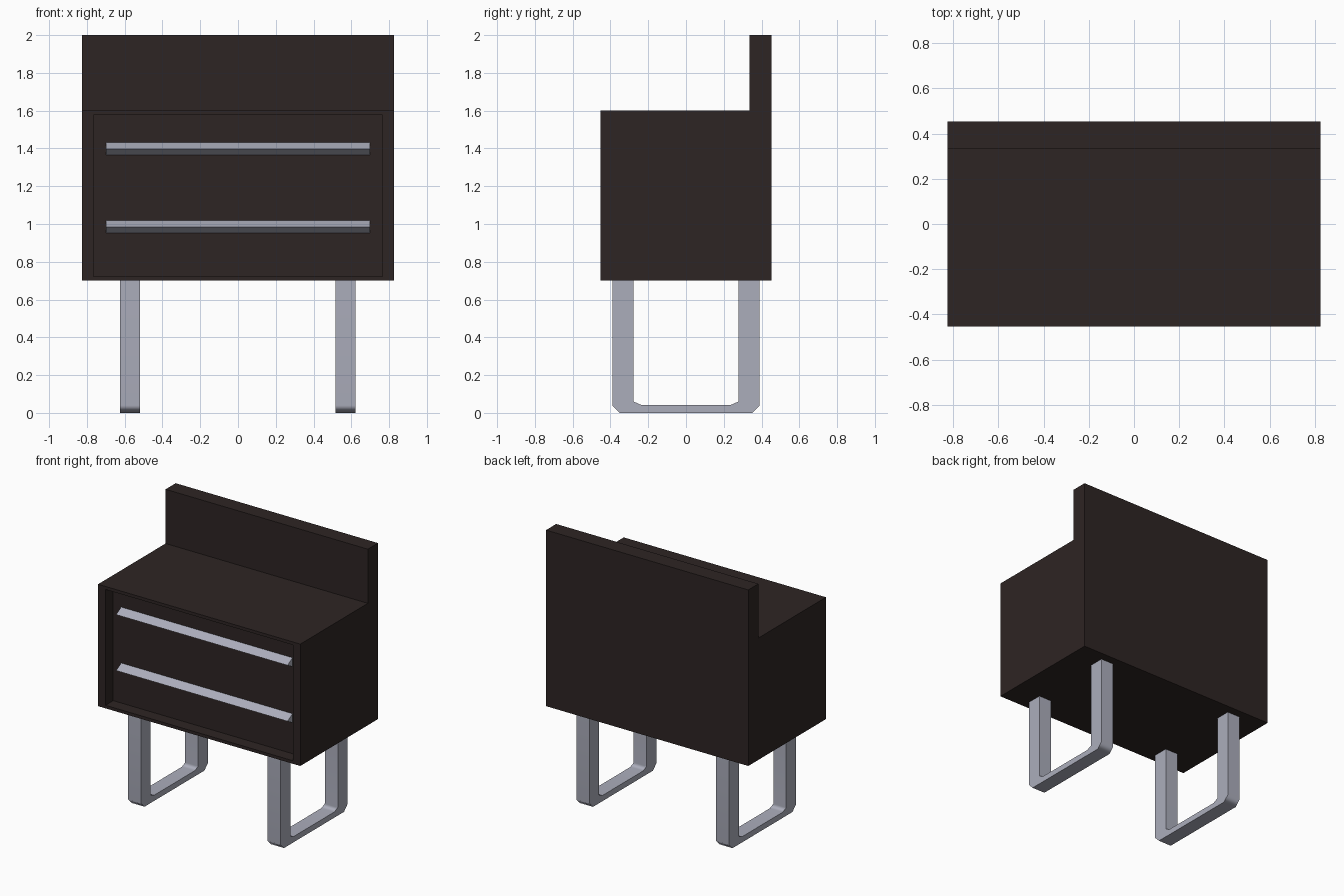
import bpy, bmesh, math
from mathutils import Vector

cube = bpy.data.objects.get("Cube")
if cube:
    bpy.data.objects.remove(cube, do_unlink=True)


def material(name, rgb):
    mat = bpy.data.materials.new(name)
    mat.use_nodes = True
    mat.diffuse_color = (*rgb, 1)
    mat.node_tree.nodes["Principled BSDF"].inputs["Base Color"].default_value = (*rgb, 1)
    return mat


dark_wood = material("dark_wood", (0.027, 0.018, 0.017))
grey_metal = material("grey_metal", (0.41, 0.42, 0.50))


def prism(name, profile, x0, x1, mat, edit=None):
    """Extrude a (y, z) outline along x; edit may rework the mesh before it is saved."""
    bm = bmesh.new()
    base = bm.faces.new([bm.verts.new((x0, y, z)) for y, z in profile])
    moved = bmesh.ops.extrude_face_region(bm, geom=[base], use_keep_orig=True)["geom"]
    bmesh.ops.translate(bm, vec=(x1 - x0, 0, 0),
                        verts=[v for v in moved if isinstance(v, bmesh.types.BMVert)])
    bmesh.ops.recalc_face_normals(bm, faces=bm.faces)
    if edit:
        edit(bm)
    mesh = bpy.data.meshes.new(name)
    bm.to_mesh(mesh)
    bm.free()
    mesh.materials.append(mat)
    obj = bpy.data.objects.new(name, mesh)
    bpy.context.collection.objects.link(obj)
    return obj


# Cabinet with raised back; its front is sunk to leave a frame
HALF_X, HALF_Y, RECESS = 0.826, 0.453, 0.09


def sink_front(bm):
    bm.normal_update()
    front = min(bm.faces, key=lambda f: f.calc_center_median().y)
    bmesh.ops.inset_individual(bm, faces=[front], thickness=0.032)
    for v in front.verts:
        v.co.x = math.copysign(0.765, v.co.x)
    sunk = bmesh.ops.extrude_discrete_faces(bm, faces=[front])["faces"][0]
    bmesh.ops.translate(bm, vec=Vector((0, RECESS, 0)), verts=sunk.verts)


outline = [(-HALF_Y, 0.70), (HALF_Y, 0.70), (HALF_Y, 2.0),
           (0.335, 2.0), (0.335, 1.60), (-HALF_Y, 1.60)]
prism("cabinet", outline, -HALF_X, HALF_X, dark_wood, sink_front)

# Wedge-shaped drawer handles
panel_y = -HALF_Y + RECESS
for name, z in (("upper_handle", 1.398), ("lower_handle", 0.985)):
    wedge = [(panel_y, z + 0.033), (panel_y - 0.06, z), (panel_y, z - 0.033)]
    prism(name, wedge, -0.70, 0.70, grey_metal)

# U-shaped legs with chamfered corners
half = [(0.35, 0), (0.39, 0.04), (0.39, 0.70), (0.277, 0.70), (0.277, 0.06), (0.237, 0.042)]
leg_outline = half + [(-y, z) for y, z in reversed(half)]
for name, x in (("right_leg", -0.572), ("left_leg", 0.568)):
    leg = prism(name, leg_outline, x - 0.053, x + 0.053, grey_metal)
    bpy.ops.object.select_all(action="DESELECT")
    leg.select_set(True)
    bpy.context.view_layer.objects.active = leg
    bpy.ops.object.shade_smooth_by_angle(angle=math.radians(70))
    soften = leg.modifiers.new("soft_corners", "WEIGHTED_NORMAL")
    soften.keep_sharp = True
